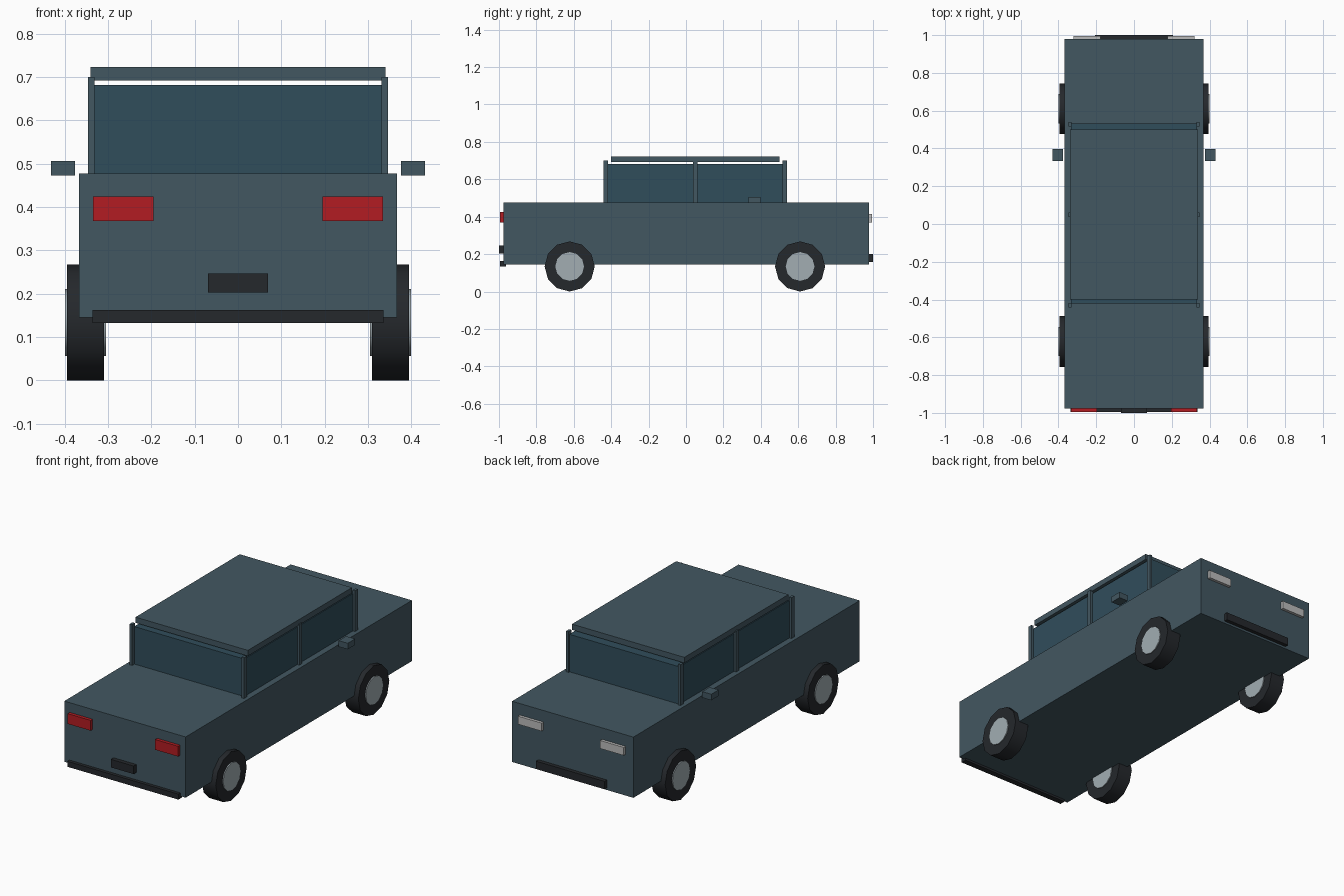
import bpy, math

if "Cube" in bpy.data.objects:
    bpy.data.objects.remove(bpy.data.objects["Cube"])


def material(name, rgb):
    m = bpy.data.materials.new(name)
    m.diffuse_color = (*rgb, 1)
    m.use_nodes = True
    m.node_tree.nodes["Principled BSDF"].inputs["Base Color"].default_value = m.diffuse_color
    return m


PAINT = material("paint", (0.055, 0.095, 0.12))
GLASS = material("glass", (0.03, 0.075, 0.105))
BLACK = material("black", (0.018, 0.021, 0.025))
RED = material("red", (0.45, 0.012, 0.016))
STEEL = material("steel", (0.36, 0.42, 0.45))
LAMP = material("lamp", (0.5, 0.5, 0.5))


def box(name, x, y, z, mat):
    """Box from (min, max) ranges on each axis."""
    spans = (x, y, z)
    bpy.ops.mesh.primitive_cube_add(size=1, location=[(a + b) / 2 for a, b in spans])
    ob = bpy.context.object
    ob.name = name
    ob.scale = [b - a for a, b in spans]
    bpy.ops.object.transform_apply(location=False, rotation=False, scale=True)
    ob.data.materials.append(mat)
    return ob


def pair(name, x, y, z, mat):
    """The same box on both sides of the car."""
    box(name + "_right", x, y, z, mat)
    box(name + "_left", (-x[1], -x[0]), y, z, mat)


def disc(name, radius, width, loc, mat):
    """Twelve-sided cylinder lying along x."""
    bpy.ops.mesh.primitive_cylinder_add(vertices=12, radius=radius, depth=width,
                                        location=loc, rotation=(0, math.pi / 2, 0))
    ob = bpy.context.object
    ob.name = name
    ob.data.materials.append(mat)
    bpy.ops.object.shade_smooth_by_angle(angle=math.radians(40))


# Main body, cabin glass and roof
box("body", (-0.367, 0.367), (-0.977, 0.979), (0.145, 0.477), PAINT)
box("cabin_glass", (-0.333, 0.333), (-0.422, 0.533), (0.47, 0.682), GLASS)
box("roof", (-0.34, 0.34), (-0.40, 0.50), (0.692, 0.723), PAINT)

# Window pillars
for label, y0 in (("end", -0.442), ("middle", 0.037), ("windscreen", 0.517)):
    pair(label + "_pillar", (0.331, 0.346), (y0, y0 + 0.024), (0.47, 0.70), PAINT)

# Side mirrors
pair("mirror", (0.376, 0.431), (0.333, 0.397), (0.473, 0.506), PAINT)

# Tail lights, number plate and bumper on the -y end
pair("tail_light", (0.195, 0.334), (-0.995, -0.970), (0.368, 0.424), RED)
box("number_plate", (-0.069, 0.069), (-1.0, -0.970), (0.203, 0.247), BLACK)
box("bumper", (-0.336, 0.336), (-0.995, -0.963), (0.133, 0.163), BLACK)

# Headlights and grille on the +y end
pair("headlight", (0.177, 0.32), (0.970, 0.995), (0.370, 0.414), LAMP)
box("grille", (-0.207, 0.207), (0.970, 1.0), (0.157, 0.20), BLACK)

# Tyres with hubs showing on both faces
for side, sx in (("right", 1), ("left", -1)):
    for end, y in (("tail", -0.622), ("nose", 0.61)):
        loc = (sx * 0.352, y, 0.134)
        disc(f"{end}_{side}_tyre", 0.134, 0.085, loc, BLACK)
        disc(f"{end}_{side}_hub", 0.077, 0.095, loc, STEEL)
